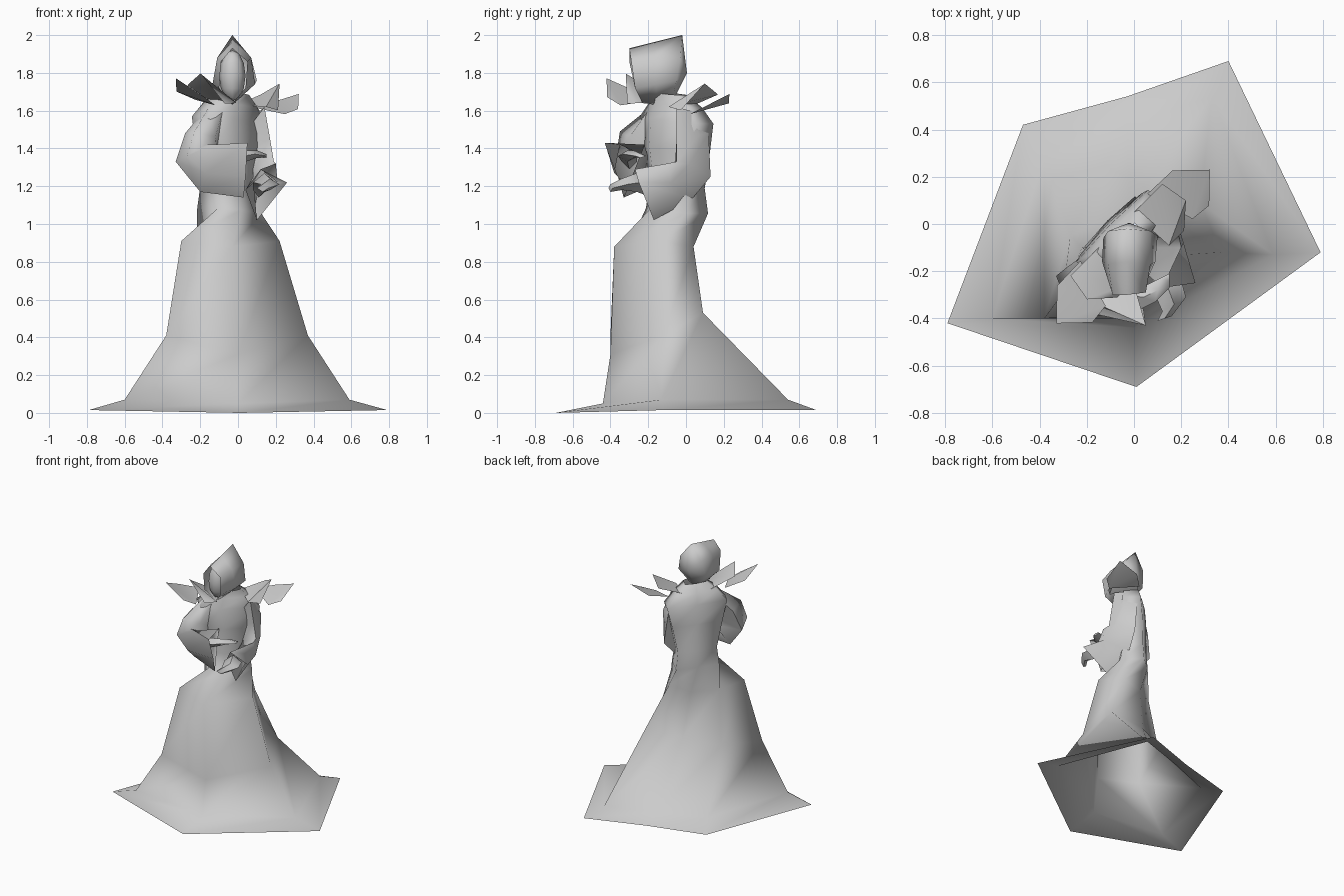
import bpy, math

R2 = math.sqrt(2)


def P(a, f, z):
    """Body frame: a = across the shoulders, f = forwards (body is turned 45 degrees)."""
    return ((a - .07 + f) / R2, (a - .07 - f) / R2, z - .09 * a)


def make(name, verts, faces, angle=85):
    me = bpy.data.meshes.new(name)
    me.from_pydata(verts, [], faces)
    me.update()
    ob = bpy.data.objects.new(name, me)
    bpy.context.collection.objects.link(ob)
    bpy.ops.object.select_all(action='DESELECT')
    ob.select_set(True)
    bpy.context.view_layer.objects.active = ob
    bpy.ops.object.mode_set(mode='EDIT')
    bpy.ops.mesh.select_all(action='SELECT')
    bpy.ops.mesh.normals_make_consistent(inside=False)
    bpy.ops.object.mode_set(mode='OBJECT')
    bpy.ops.object.shade_smooth_by_angle(angle=math.radians(angle))
    return ob


def loft(name, rings, cap=False, angle=85, tip=None):
    n = len(rings[0])
    verts = [p for r in rings for p in r]
    faces = [(i * n + j, i * n + (j + 1) % n, (i + 1) * n + (j + 1) % n, (i + 1) * n + j)
             for i in range(len(rings) - 1) for j in range(n)]
    last = len(verts) - n
    if cap:
        faces += [tuple(range(n)), tuple(range(last, last + n))]
    if tip:
        verts.append(tip)
        faces += [(last + i, last + (i + 1) % n, last + n) for i in range(n)]
    return make(name, verts, faces, angle)


# Gown: six-sided skirt flaring into the hem, then bodice and neck
skirt = [
    [(-.79, -.42, .015), (.01, -.69, .0), (.79, -.12, .015), (.40, .69, .015), (-.03, .54, .015), (-.47, .42, .015)],
    [(-.60, -.40, .07), (0, -.44, .05), (.59, -.13, .07), (.33, .54, .07), (-.03, .42, .07), (-.38, .28, .07)],
    [(-.38, -.40, .41), (0, -.40, .31), (.37, -.12, .41), (.28, .09, .53), (-.02, .07, .52), (-.27, -.05, .48)],
    [(-.30, -.29, .91), (-.03, -.38, .88), (.22, -.13, .91), (.12, .04, .88), (-.05, .01, .86), (-.22, -.10, .88)],
]
bodice = []
for hw, fr, bk, z in [(.155, .15, -.08, 1.07), (.14, .12, -.07, 1.2), (.18, .14, -.07, 1.4),
                      (.215, .12, -.06, 1.55), (.15, .11, -.04, 1.63), (.075, .13, .0, 1.69)]:
    bodice.append([P(-hw, fr * .5, z), P(-hw * .35, fr, z), P(hw, fr * .6, z),
                   P(hw, bk, z), P(0, bk - .01, z), P(-hw, bk, z)])
loft("gown", skirt + bodice, angle=110)

# Wide sleeves, each ring listed outer, front, inner, back
loft("right_sleeve", [
    [(.12, .02, 1.60), (.14, -.05, 1.62), (.05, -.04, 1.50), (.03, .06, 1.61)],
    [(.15, .07, 1.47), (.17, -.05, 1.45), (.08, -.03, 1.40), (.07, .12, 1.48)],
    [(.18, .02, 1.32), (.19, -.05, 1.33), (.08, -.06, 1.28), (.10, .13, 1.25)],
    [(.21, -.08, 1.22), (.20, -.10, 1.32), (.08, -.10, 1.25), (.07, .03, 1.13)],
    [(.26, -.25, 1.22), (.12, -.27, 1.29), (.04, -.20, 1.18), (.10, -.17, 1.02)]])
loft("left_sleeve", [
    [(-.16, -.20, 1.61), (-.08, -.20, 1.60), (-.08, -.12, 1.50), (-.18, -.11, 1.60)],
    [(-.23, -.35, 1.49), (-.12, -.30, 1.46), (-.10, -.17, 1.40), (-.28, -.18, 1.48)],
    [(-.27, -.37, 1.36), (-.17, -.34, 1.42), (-.10, -.20, 1.32), (-.33, -.22, 1.33)],
    [(-.17, -.38, 1.27), (-.13, -.35, 1.42), (-.08, -.20, 1.35), (-.20, -.26, 1.17)],
    [(.04, -.36, 1.25), (.05, -.43, 1.43), (-.01, -.22, 1.42), (.03, -.33, 1.14)]])


# Hands: tapered diamond blocks
def hand(name, path):
    rings = []
    for x, y, z, wx, wy, h in path:
        rings.append([(x - wx, y - wy, z), (x, y, z - h), (x + wx, y + wy, z), (x, y, z + h)])
    loft(name, rings, True, 60)


hand("right_hand", [(.11, -.18, 1.18, .03, .01, .04), (.14, -.26, 1.22, .06, .02, .05),
                    (.17, -.34, 1.21, .05, .03, .03), (.13, -.40, 1.19, .03, .01, .02)])
hand("left_hand", [(-.05, -.30, 1.33, .01, .04, .04), (.04, -.31, 1.36, .01, .05, .03),
                   (.10, -.28, 1.37, .01, .05, .02), (.15, -.24, 1.36, .0, .03, .01)])

# Layered pointed shoulder flaps, mirrored in the body frame
upper = [(.11, .17, 1.63), (.10, -.035, 1.64), (.275, -.035, 1.71), (.296, .085, 1.77), (.20, .17, 1.62)]
lower = [(.26, .16, 1.605), (.20, -.05, 1.64), (.346, -.045, 1.67), (.46, .065, 1.73), (.35, .17, 1.64)]
for side, s in (("right", 1), ("left", -1)):
    for layer, pts in (("upper", upper), ("lower", lower)):
        make(f"{side}_{layer}_flap", [P(s * a, f, z) for a, f, z in pts],
             [(0, 1, 2), (0, 2, 3), (0, 3, 4)])

# Hood: open peaked front, high tip at the back, narrowing into the neck
loft("hood", [
    [(-.03, -.30, 1.93), (-.09, -.30, 1.86), (-.10, -.27, 1.72), (-.03, -.23, 1.64), (.04, -.27, 1.72), (.05, -.29, 1.86)],
    [(-.03, -.16, 1.965), (-.11, -.17, 1.88), (-.135, -.16, 1.74), (-.03, -.15, 1.63), (.09, -.16, 1.74), (.07, -.17, 1.88)],
    [(-.03, -.02, 2.0), (-.11, -.03, 1.88), (-.13, -.06, 1.76), (-.03, -.08, 1.63), (.10, -.05, 1.76), (.07, -.03, 1.88)],
], angle=110, tip=(-.02, .005, 1.80))

# Face set inside the hood
bpy.ops.mesh.primitive_uv_sphere_add(segments=8, ring_count=6, location=(-.03, -.20, 1.785))
face = bpy.context.object
face.name = "face"
face.scale = (.07, .07, .135)
bpy.ops.object.transform_apply(scale=True)
bpy.ops.object.shade_smooth_by_angle(angle=math.radians(100))
